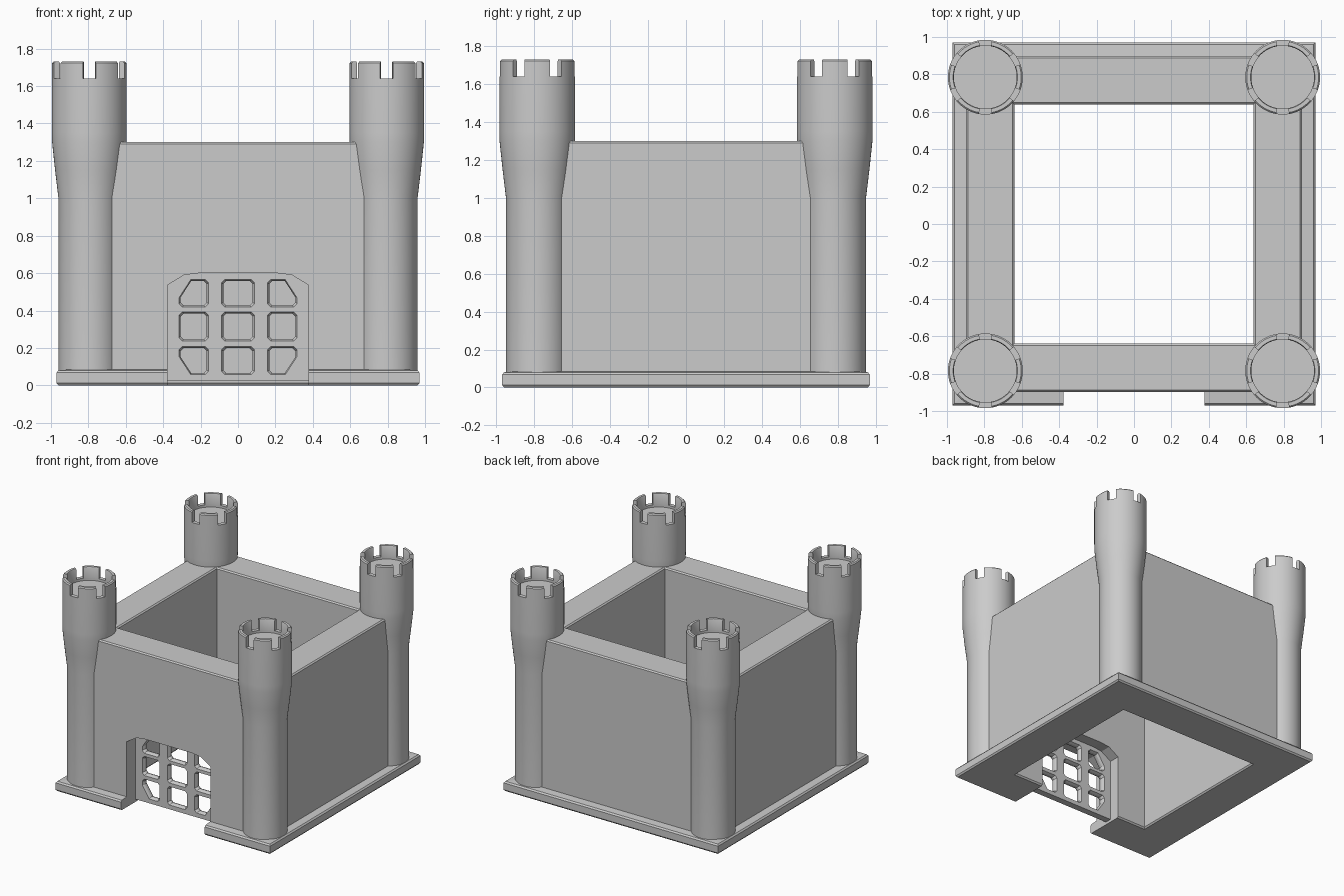
import bpy, bmesh
from math import sin, cos, radians

if "Cube" in bpy.data.objects:
    bpy.data.objects.remove(bpy.data.objects["Cube"])


def make(name, verts, faces, smooth=False):
    me = bpy.data.meshes.new(name)
    me.from_pydata(verts, [], faces)
    bm = bmesh.new()
    bm.from_mesh(me)
    bmesh.ops.recalc_face_normals(bm, faces=bm.faces)
    bm.to_mesh(me)
    bm.free()
    ob = bpy.data.objects.new(name, me)
    bpy.context.collection.objects.link(ob)
    activate(ob)
    if smooth:
        bpy.ops.object.shade_smooth_by_angle(angle=radians(30))
    return ob


def activate(ob):
    bpy.ops.object.select_all(action='DESELECT')
    ob.select_set(True)
    bpy.context.view_layer.objects.active = ob


def loft(rings):
    """Capped prism through equal-length rings of points."""
    n = len(rings[0])
    verts = [p for r in rings for p in r]
    faces = [(k * n + i, k * n + (i + 1) % n, (k + 1) * n + (i + 1) % n, (k + 1) * n + i)
             for k in range(len(rings) - 1) for i in range(n)]
    faces += [tuple(range(n)), tuple(range(len(verts) - n, len(verts)))]
    return verts, faces


def cut(ob, cutter):
    activate(ob)
    m = ob.modifiers.new("cut", 'BOOLEAN')
    m.operation, m.solver, m.object = 'DIFFERENCE', 'EXACT', cutter
    bpy.ops.object.modifier_apply(modifier=m.name)
    bpy.data.objects.remove(cutter)


# Walls and plinth: one profile swept round a square
profile = [(.96, 0), (.97, .012), (.97, .068), (.96, .08), (.898, .085), (.898, 1.29),
           (.888, 1.3), (.65, 1.3), (.64, 1.29), (.64, .012), (.65, 0)]
n = len(profile)
corners = [(-1, -1), (1, -1), (1, 1), (-1, 1)]
verts = [(sx * r, sy * r, z) for sx, sy in corners for r, z in profile]
faces = [(c * n + i, c * n + (i + 1) % n, (c + 1) % 4 * n + (i + 1) % n, (c + 1) % 4 * n + i)
         for c in range(4) for i in range(n)]
walls = make("walls", verts, faces)


# Gateway opening, through the plinth and the front wall
def arch(w, z0, top):
    half = [(w, z0), (w, top - .065), (w - .09, top - .01), (w - .17, top)]
    return half + [(-x, z) for x, z in reversed(half)]


cut(walls, make("gate_cutter", *loft([[(x, y, z) for x, z in arch(.378, -.1, .6)]
                                      for y in (-1.1, -.5)])))

# Lattice gate with nine flared windows
gate = make("gate", *loft([[(x, y, z) for x, z in arch(.38, .022, .602)]
                           for y in (-.785, -.73)]))


def window(cx, cz, w, h, sx, sz):
    c = .018
    pts = []
    for qx, qz in ((1, 1), (-1, 1), (-1, -1), (1, -1)):
        a, b = (.065, .1) if (qx, qz) == (sx, sz) else (c, c)
        pair = [(qx * w, qz * (h - b)), (qx * (w - a), qz * h)]
        pts += pair if qx * qz > 0 else pair[::-1]
    return [[(cx + x * s, y, cz + z * s) for x, z in pts]
            for y, s in ((-.80, 1.06), (-.765, .86), (-.75, .86), (-.715, 1.06))]


verts, faces = [], []
for ix in (-1, 0, 1):
    for cz, h, sz in ((.132, .077, -1), (.315, .08, 0), (.492, .075, 1)):
        v, f = loft(window(ix * .237, cz, .081 if ix else .091, h, ix, sz))
        faces += [tuple(i + len(verts) for i in q) for q in f]
        verts += v
cut(gate, make("window_cutter", verts, faces))

# Corner towers: lathed shaft with a shallow cup, plus six merlons
SEG = 72
shaft = [(.165, .02), (.165, 1.0), (.183, 1.15), (.199, 1.3), (.2, 1.35),
         (.2, 1.64), (.168, 1.64), (.168, 1.62)]


def polar(r, deg, z, cx, cy):
    return (cx + r * cos(radians(deg)), cy + r * sin(radians(deg)), z)


for sx, sy in corners:
    cx, cy = sx * .795, sy * .785
    side = ("left" if sx < 0 else "right") + ("_front" if sy < 0 else "_back")
    make("tower_" + side, *loft([[polar(r, i * 360 / SEG, z, cx, cy) for i in range(SEG)]
                                 for r, z in shaft]), smooth=True)
    verts, faces = [], []
    for k in range(6):
        angles = [k * 60 + a for a in range(-20, 21, 5)]
        rings = [[polar(r, a, z, cx, cy) for r, z in
                  ((.2, 1.63), (.2, 1.722), (.192, 1.73), (.172, 1.73), (.168, 1.722), (.168, 1.63))]
                 for a in angles]
        v, f = loft(rings)
        faces += [tuple(i + len(verts) for i in q) for q in f]
        verts += v
    make("merlons_" + side, verts, faces, smooth=True)
